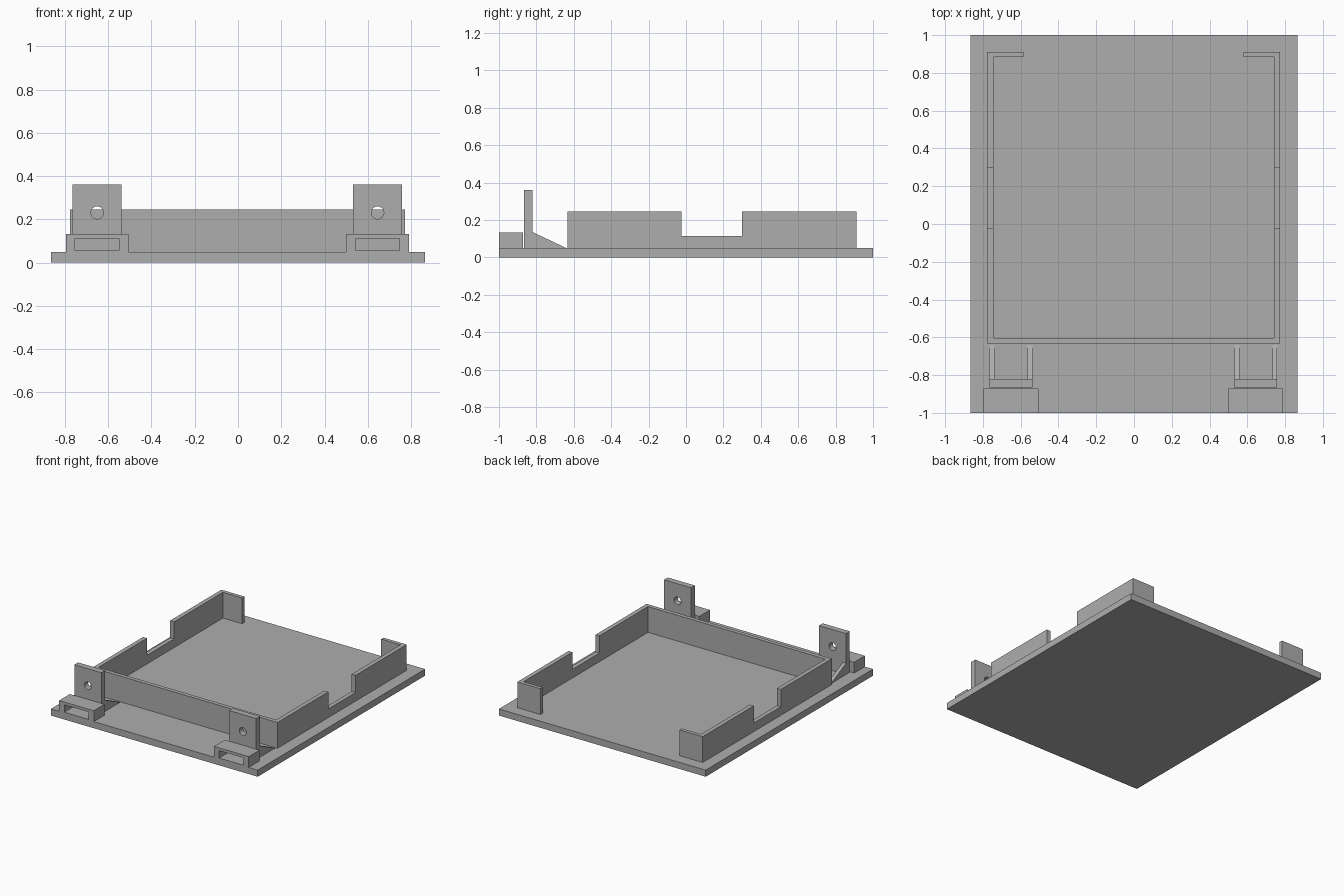
import bpy
import bmesh
from mathutils import Vector

if "Cube" in bpy.data.objects:
    bpy.data.objects.remove(bpy.data.objects["Cube"], do_unlink=True)

GREY = (0.42, 0.42, 0.42, 1)
grey = bpy.data.materials.new("plain grey")
grey.diffuse_color = GREY
grey.use_nodes = True
grey.node_tree.nodes["Principled BSDF"].inputs["Base Color"].default_value = GREY


def finish(name, bm):
    bmesh.ops.recalc_face_normals(bm, faces=bm.faces)
    mesh = bpy.data.meshes.new(name)
    bm.to_mesh(mesh)
    bm.free()
    mesh.materials.append(grey)
    obj = bpy.data.objects.new(name, mesh)
    bpy.context.collection.objects.link(obj)
    return obj


def prism(name, outline, axis, start, end):
    """Extrude an outline along an axis; outline gives the other two in order."""
    def place(p):
        co = list(p)
        co.insert("xyz".index(axis), start)
        return co
    bm = bmesh.new()
    face = bm.faces.new([bm.verts.new(place(p)) for p in outline])
    ext = bmesh.ops.extrude_face_region(bm, geom=[face])
    shift = Vector((0, 0, 0))
    shift["xyz".index(axis)] = end - start
    bmesh.ops.translate(bm, vec=shift,
                        verts=[v for v in ext["geom"] if isinstance(v, bmesh.types.BMVert)])
    return finish(name, bm)


def box(name, x, y, z):
    return prism(name, [(x[0], y[0]), (x[1], y[0]), (x[1], y[1]), (x[0], y[1])], "z", *z)


def cut(obj, cutter):
    mod = obj.modifiers.new("cut", "BOOLEAN")
    mod.operation = "DIFFERENCE"
    mod.solver = "EXACT"
    mod.object = cutter
    cutter.hide_render = True
    cutter.hide_set(True)


FLOOR = 0.05

# Base plate
box("base_plate", (-0.865, 0.865), (-1, 1), (0, FLOOR))

# Tray wall: C-shaped plan with returned lips at the back
half_plan = [(0.775, -0.633), (0.775, 0.911), (0.582, 0.911),
             (0.582, 0.883), (0.742, 0.883), (0.742, -0.603)]
plan = half_plan + [(-x, y) for x, y in reversed(half_plan)]
wall = prism("tray_wall", [(x - 0.002, y) for x, y in plan], "z", FLOOR, 0.245)

# Lowered section in both side walls
cut(wall, box("wall_notch_cutter", (-1, 1), (-0.025, 0.3), (0.115, 0.4)))

for side, cx in (("right", -0.651), ("left", 0.645)):
    # Strap loop with a slot running front to back
    loop = box(side + "_strap_loop", (cx - 0.145, cx + 0.145), (-1, -0.872), (FLOOR, 0.132))
    cut(loop, box(side + "_slot_cutter", (cx - 0.102, cx + 0.102), (-1.1, -0.8), (0.055, 0.111)))

    # Upright tab with a round hole
    tab = box(side + "_tab", (cx - 0.113, cx + 0.113), (-0.865, -0.82), (FLOOR, 0.36))
    bpy.ops.mesh.primitive_cylinder_add(vertices=32, radius=0.029, depth=0.2,
                                        location=(cx, -0.84, 0.231), rotation=(1.570796, 0, 0))
    hole = bpy.context.object
    hole.name = side + "_hole_cutter"
    hole.data.materials.append(grey)
    cut(tab, hole)

    # Two gussets bracing the tab
    for part, x in (("outer" if cx < 0 else "inner", cx - 0.113),
                    ("inner" if cx < 0 else "outer", cx + 0.087)):
        prism(side + "_" + part + "_gusset",
              [(-0.82, FLOOR), (-0.64, FLOOR), (-0.82, 0.135)], "x", x, x + 0.026)
